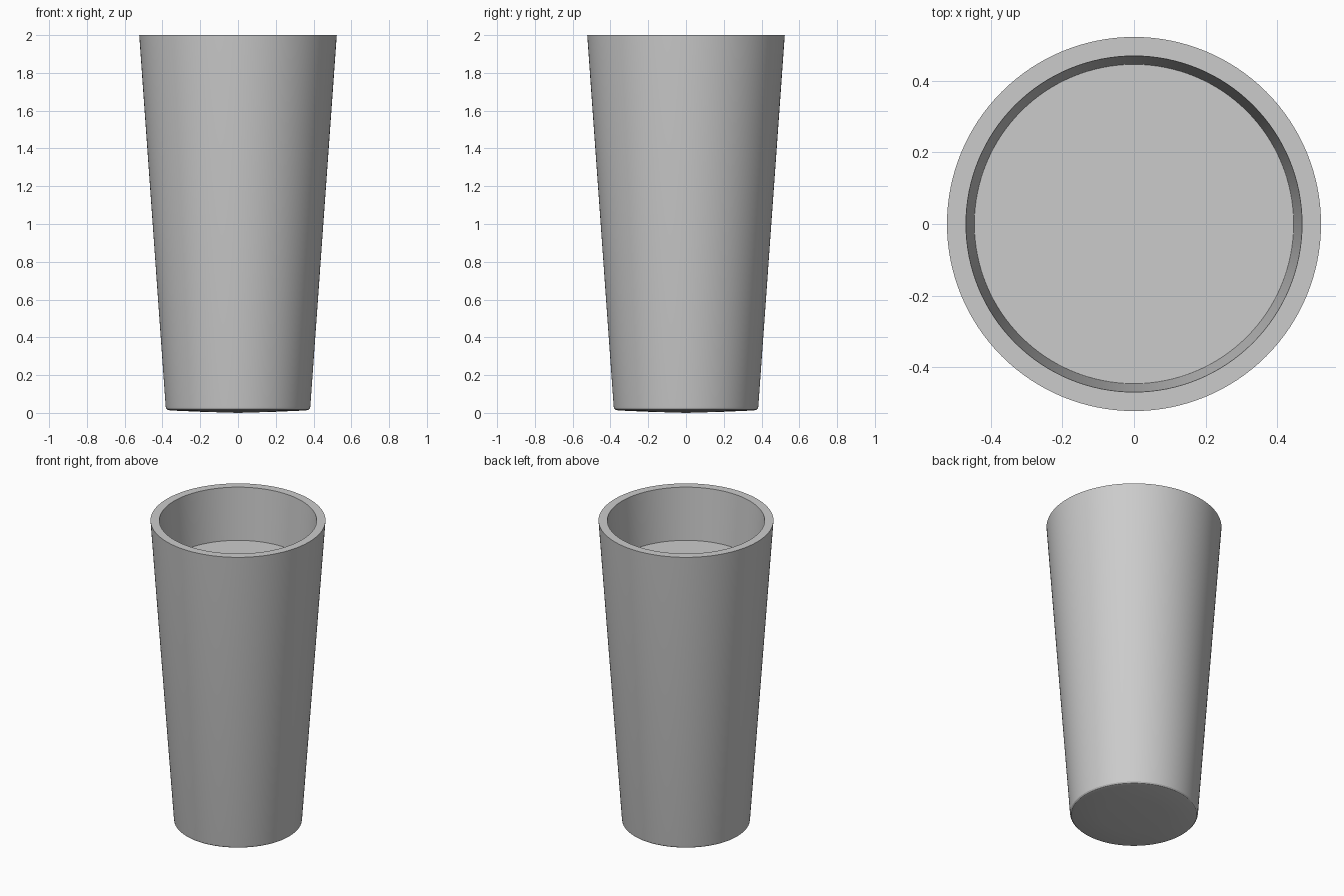
import bpy, bmesh
from math import cos, sin, tau, radians

if "Cube" in bpy.data.objects:
    bpy.data.objects.remove(bpy.data.objects["Cube"])

SEGMENTS = 128


def lathe(name, profile):
    """Revolve (radius, z) points around z; radius 0 becomes a pole."""
    bm = bmesh.new()
    rings = []
    for r, z in profile:
        n = 1 if r == 0 else SEGMENTS
        rings.append([bm.verts.new((r * cos(tau * i / n), r * sin(tau * i / n), z))
                      for i in range(n)])
    for a, b in zip(rings, rings[1:]):
        for i in range(SEGMENTS):
            j = (i + 1) % SEGMENTS
            quad = [a[i % len(a)], a[j % len(a)], b[j % len(b)], b[i % len(b)]]
            bm.faces.new(list(dict.fromkeys(quad)))
    bmesh.ops.recalc_face_normals(bm, faces=bm.faces)
    mesh = bpy.data.meshes.new(name)
    bm.to_mesh(mesh)
    bm.free()
    obj = bpy.data.objects.new(name, mesh)
    bpy.context.collection.objects.link(obj)
    bpy.ops.object.select_all(action='DESELECT')
    obj.select_set(True)
    bpy.context.view_layer.objects.active = obj
    bpy.ops.object.shade_smooth_by_angle(angle=radians(30))
    return obj


# Tapered cup: slightly domed base, rounded foot, thick wall, hollow inside
lathe("cup", [(0, 0), (0.2, 0.006), (0.36, 0.013), (0.375, 0.017),
              (0.381, 0.024), (0.383, 0.035), (0.523, 2.0),
              (0.47, 2.0), (0.335, 0.06), (0, 0.06)])

# Drink filling the cup to just below the rim
lathe("drink", [(0, 0.065), (0.334, 0.065), (0.4465, 1.66), (0, 1.66)])
